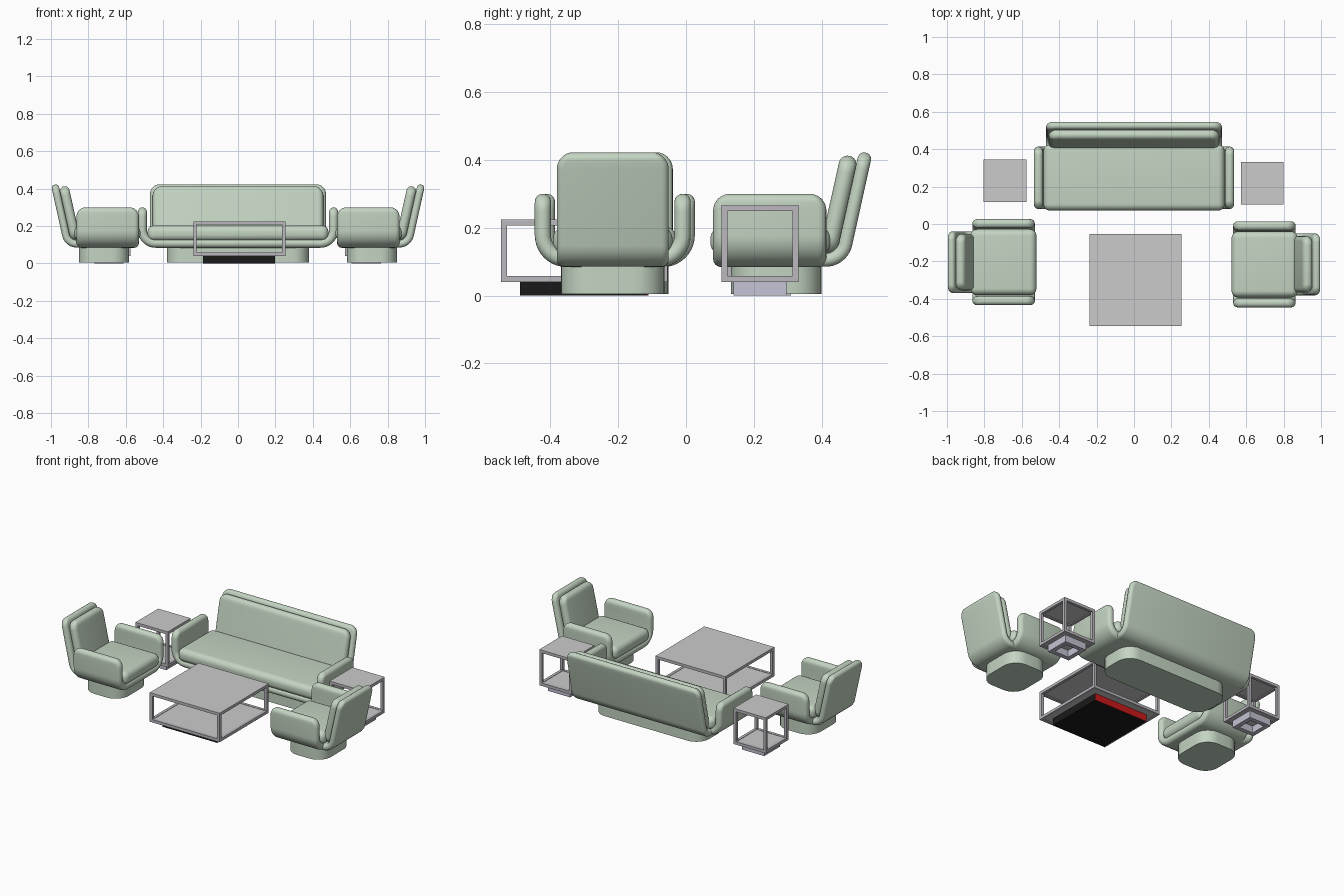
import bpy, bmesh, math
from mathutils import Vector, Matrix

if "Cube" in bpy.data.objects:
    bpy.data.objects.remove(bpy.data.objects["Cube"])


def material(name, rgb):
    m = bpy.data.materials.new(name)
    m.diffuse_color = (*rgb, 1)
    m.use_nodes = True
    m.node_tree.nodes["Principled BSDF"].inputs["Base Color"].default_value = m.diffuse_color
    return m


GREEN = material("green_fabric", (0.55, 0.66, 0.54))
METAL = material("frame_grey", (0.50, 0.48, 0.52))
PALE = material("pale_plinth", (0.55, 0.55, 0.66))
BLACK = material("black_plinth", (0.01, 0.01, 0.01))
RED = material("red_panel", (0.6, 0.01, 0.01))


def finish(bm, name, mat=None, smooth=False, place=Matrix()):
    bmesh.ops.recalc_face_normals(bm, faces=bm.faces)
    me = bpy.data.meshes.new(name)
    bm.to_mesh(me)
    bm.free()
    ob = bpy.data.objects.new(name, me)
    bpy.context.collection.objects.link(ob)
    ob.matrix_world = place
    if mat:
        me.materials.append(mat)
    if smooth:
        bpy.ops.object.select_all(action='DESELECT')
        ob.select_set(True)
        bpy.context.view_layer.objects.active = ob
        bpy.ops.object.shade_smooth_by_angle(angle=math.radians(40))
    return ob


def add_box(bm, lo, hi):
    lo, hi = Vector(lo), Vector(hi)
    m = Matrix.Translation((lo + hi) / 2) @ Matrix.Diagonal((*(hi - lo), 1))
    return bmesh.ops.create_cube(bm, size=1, matrix=m)


def box(name, lo, hi, mat=None, radius=0, upright_only=False, place=Matrix()):
    bm = bmesh.new()
    add_box(bm, lo, hi)
    if radius:
        edges = [e for e in bm.edges if not upright_only
                 or abs(e.verts[0].co.z - e.verts[1].co.z) > 1e-4]
        bmesh.ops.bevel(bm, geom=edges, offset=radius, segments=7,
                        profile=0.5, affect='EDGES')
    return finish(bm, name, mat, radius > 0, place)


def fillet(points, r, steps=10):
    """Round the inner corners of a 2D path."""
    pts = [Vector(p) for p in points]
    out = [pts[0]]
    for a, b, c in zip(pts, pts[1:], pts[2:]):
        u, v = (a - b).normalized(), (c - b).normalized()
        half = u.angle(v) / 2
        centre = b + (u + v).normalized() * (r / math.sin(half))
        p0 = b + u * (r / math.tan(half)) - centre
        p1 = b + v * (r / math.tan(half)) - centre
        for i in range(steps + 1):
            out.append(centre + p0.slerp(p1, i / steps) * r)
    return out + [pts[-1]]


def padded_strip(name, path, half_w, half_t, to3d, place, corner=0.05):
    """Soft slab bent along a 2D path, rounded at its rim and corners."""
    cum = [0.0]
    for a, b in zip(path, path[1:]):
        cum.append(cum[-1] + (b - a).length)
    total = cum[-1]

    def at(s):
        s = min(max(s, 0), total)
        for i in range(len(path) - 1):
            if s <= cum[i + 1] or i == len(path) - 2:
                return path[i].lerp(path[i + 1], (s - cum[i]) / (cum[i + 1] - cum[i]))

    ends = [corner * (1 - math.cos(math.radians(9 * i))) for i in range(1, 11)]
    stations = sorted(ends + [total - e for e in ends]
                      + [c for c in cum if corner + .002 < c < total - corner - .002])
    bm = bmesh.new()
    rings = []
    for s in stations:
        e = min(s, total - s)
        w, h = half_w, half_t
        if e < corner:
            w -= corner - math.sqrt(corner ** 2 - (corner - e) ** 2)
        if e < half_t:
            h *= math.sqrt(1 - ((half_t - e) / half_t) ** 2)
        t = (at(s + 0.003) - at(s - 0.003)).normalized()
        n, p = Vector((-t.y, t.x)), at(s)
        ring = []
        for side, start in ((1, -90), (-1, 90)):
            for i in range(9):
                a = math.radians(start + 22.5 * i)
                x = side * (w - h) + h * math.cos(a)
                q = p + n * (h * math.sin(a))
                ring.append(bm.verts.new(to3d(x, q.x, q.y)))
        rings.append(ring)
    k = len(rings[0])
    for r0, r1 in zip(rings, rings[1:]):
        for i in range(k):
            bm.faces.new((r0[i], r0[(i + 1) % k], r1[(i + 1) % k], r1[i]))
    bm.faces.new(rings[0])
    bm.faces.new(rings[-1])
    return finish(bm, name, GREEN, True, place)


def seat_unit(name, x, y, turn, arm, cushion, back, base):
    """Seat facing local -y, its front edge at local y = 0."""
    place = Matrix.Translation((x, y, 0)) @ Matrix.Rotation(math.radians(turn), 4, 'Z')
    box(name + "_base", (-base, 0.053, 0.005), (base, 0.32, 0.095), GREEN, 0.09, True, place)
    # armrests and underside in one U-shaped strip
    a = arm - 0.024
    u = fillet([(-a, 0.3), (-a, 0.108), (a, 0.108), (a, 0.3)], 0.07)
    padded_strip(name + "_arms", u, 0.167, 0.024,
                 lambda w, p, q: (p, 0.167 + w, q), place)
    # reclined back shell and its cushion
    shell = fillet([(0.1, 0.105), (0.38, 0.105), (0.45, 0.422)], 0.06)
    padded_strip(name + "_back_shell", shell, back, 0.02,
                 lambda w, p, q: (w, p, q), place)
    pad = [Vector((0.338, 0.125)), Vector((0.402, 0.412))]
    padded_strip(name + "_back_cushion", pad, back - 0.014, 0.026,
                 lambda w, p, q: (w, p, q), place)
    box(name + "_seat_cushion", (-cushion, -0.008, 0.12), (cushion, 0.345, 0.203),
        GREEN, 0.035, False, place)


def table(name, x, y, half, top, bar=0.018, low=0.04):
    place = Matrix.Translation((x, y, 0))
    bm = bmesh.new()
    i = half - bar
    for sx in (-1, 1):
        # corner posts
        for sy in (-1, 1):
            cx, cy = sx * (half - bar / 2), sy * (half - bar / 2)
            add_box(bm, (cx - bar / 2, cy - bar / 2, low + bar),
                    (cx + bar / 2, cy + bar / 2, top - bar))
        # rails
        for z0, z1 in ((low, low + bar), (top - bar, top - 0.003)):
            c = sx * (half - bar / 2)
            add_box(bm, (c - bar / 2, -half, z0), (c + bar / 2, half, z1))
            add_box(bm, (-i, c - bar / 2, z0), (i, c + bar / 2, z1))
    finish(bm, name + "_frame", METAL, False, place)
    box(name + "_top", (-half, -half, top - 0.003), (half, half, top), place=place)
    box(name + "_top_panel", (-i, -i, top - 0.012), (i, i, top - 0.003), place=place)
    box(name + "_shelf", (-i, -i, low + 0.004), (i, i, low + bar - 0.002), place=place)


seat_unit("sofa", 0, 0.08, 0, 0.535, 0.484, 0.47, 0.38)
seat_unit("right_armchair", 0.53, -0.216, -90, 0.23, 0.176, 0.165, 0.153)
seat_unit("left_armchair", -0.53, -0.204, 90, 0.23, 0.176, 0.165, 0.153)

# coffee table with solid plinth
table("coffee_table", 0.007, -0.30, 0.246, 0.225)
box("coffee_table_plinth", (-0.187, -0.49, 0), (0.198, -0.113, 0.044), BLACK)
box("coffee_table_plinth_back", (-0.187, -0.113, 0), (0.198, -0.11, 0.044), RED)

# side tables with hollow square plinths
for name, x, y in (("right_side_table", 0.686, 0.218), ("left_side_table", -0.69, 0.232)):
    table(name, x, y, 0.114, 0.267)
    bm = bmesh.new()
    o, i = 0.078, 0.05
    for s in (-1, 1):
        p, q = sorted((s * o, s * i))
        add_box(bm, (p, -o, 0), (q, o, 0.045))
        add_box(bm, (-i, p, 0), (i, q, 0.045))
    finish(bm, name + "_plinth", PALE, False, Matrix.Translation((x, y, 0)))
